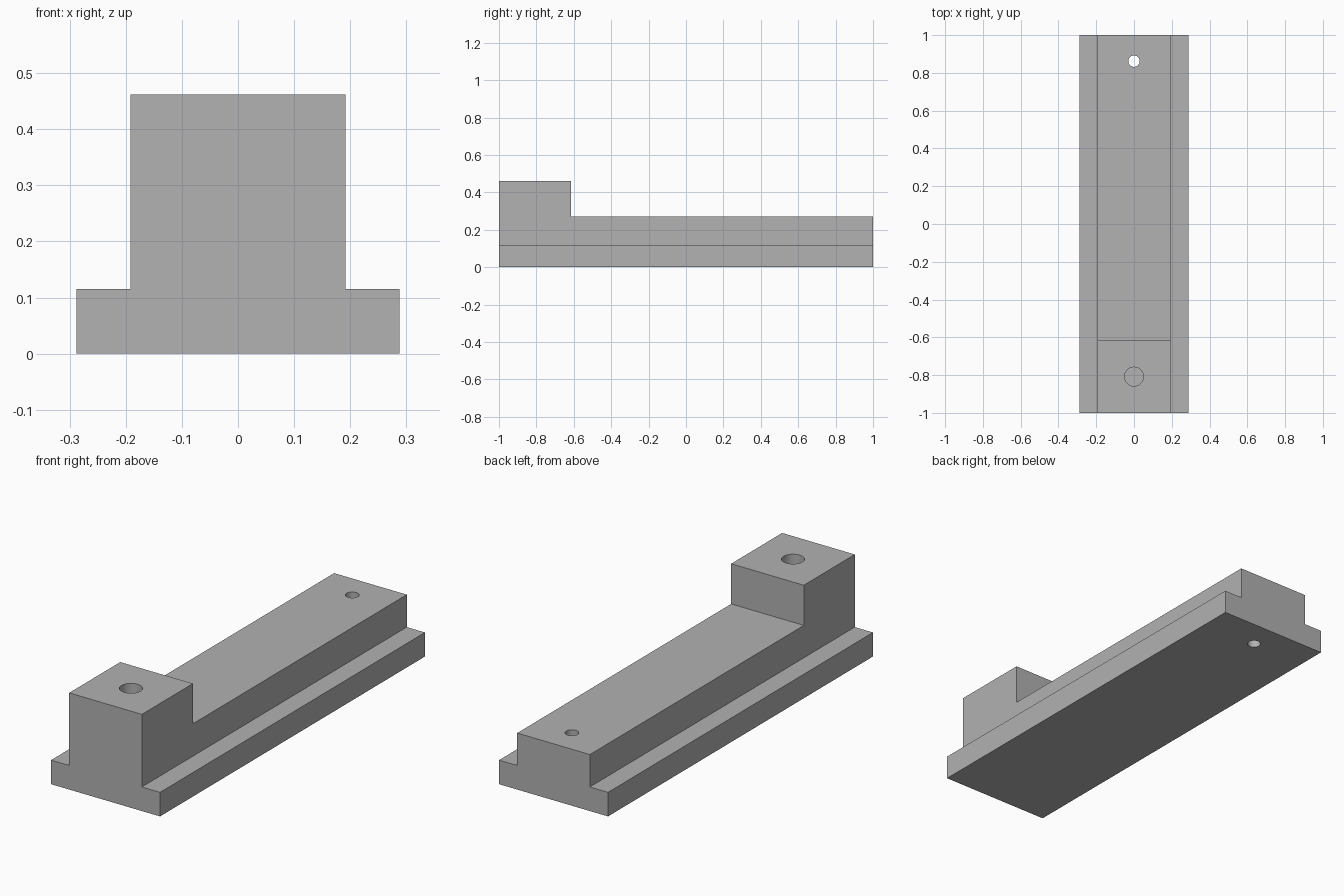
import bpy, bmesh, math

if "Cube" in bpy.data.objects:
    bpy.data.objects.remove(bpy.data.objects["Cube"])

# Main dimensions
FLANGE_X, RAIL_X = 0.288, 0.192
FLANGE_Z, RAIL_Z, BLOCK_Z = 0.115, 0.27, 0.462
STEP_Y = -0.615

grey = bpy.data.materials.new("plain grey")
grey.diffuse_color = (0.445, 0.445, 0.445, 1)
grey.use_nodes = True
grey.node_tree.nodes["Principled BSDF"].inputs["Base Color"].default_value = grey.diffuse_color


def hole_cutter(name, y, radius, z0, z1):
    """Hidden cylinder that drills a vertical hole in the body."""
    bpy.ops.mesh.primitive_cylinder_add(vertices=48, radius=radius, depth=z1 - z0,
                                        location=(0, y, (z0 + z1) / 2))
    ob = bpy.context.object
    ob.name = name
    ob.data.materials.append(grey)
    ob.hide_render = True
    ob.hide_set(True)
    return ob


# Stepped rail: T-shaped section swept along y, split at the step
half = [(FLANGE_X, 0), (FLANGE_X, FLANGE_Z), (RAIL_X, FLANGE_Z), (RAIL_X, RAIL_Z)]
section = half + [(-x, z) for x, z in reversed(half)]
bm = bmesh.new()
rings = [[bm.verts.new((x, y, z)) for x, z in section] for y in (-1, STEP_Y, 1)]
bm.faces.new(rings[0])
bm.faces.new(rings[-1])
n = len(section)
for a, b in zip(rings, rings[1:]):
    for i in range(n):
        j = (i + 1) % n
        bm.faces.new((a[i], a[j], b[j], b[i]))
bmesh.ops.recalc_face_normals(bm, faces=bm.faces)

# Raised end block: pull up the front part of the rail top
top = next(f for f in bm.faces if f.normal.z > 0.9
           and f.calc_center_median().z > RAIL_Z - 0.01 and f.calc_center_median().y < STEP_Y)
raised = bmesh.ops.extrude_face_region(bm, geom=[top])["geom"]
if top.is_valid:
    bmesh.ops.delete(bm, geom=[top], context="FACES_ONLY")
for v in (g for g in raised if isinstance(g, bmesh.types.BMVert)):
    v.co.z = BLOCK_Z
bmesh.ops.recalc_face_normals(bm, faces=bm.faces)
bmesh.ops.dissolve_limit(bm, angle_limit=math.radians(1), verts=bm.verts, edges=bm.edges)

mesh = bpy.data.meshes.new("stepped_rail")
bm.to_mesh(mesh)
bm.free()
mesh.materials.append(grey)
body = bpy.data.objects.new("stepped_rail", mesh)
bpy.context.collection.objects.link(body)

# Blind hole in the block, through hole at the far end
cutters = [hole_cutter("block_hole_cutter", -0.808, 0.05, 0.23, 0.6),
           hole_cutter("rail_hole_cutter", 0.862, 0.03, -0.1, 0.4)]
for c in cutters:
    mod = body.modifiers.new(c.name, "BOOLEAN")
    mod.operation = "DIFFERENCE"
    mod.solver = "EXACT"
    mod.object = c

# Bake the holes and smooth their walls
bpy.ops.object.select_all(action="DESELECT")
body.select_set(True)
bpy.context.view_layer.objects.active = body
for c in cutters:
    bpy.ops.object.modifier_apply(modifier=c.name)
    bpy.data.objects.remove(c)
bpy.ops.object.shade_smooth_by_angle(angle=math.radians(30))
